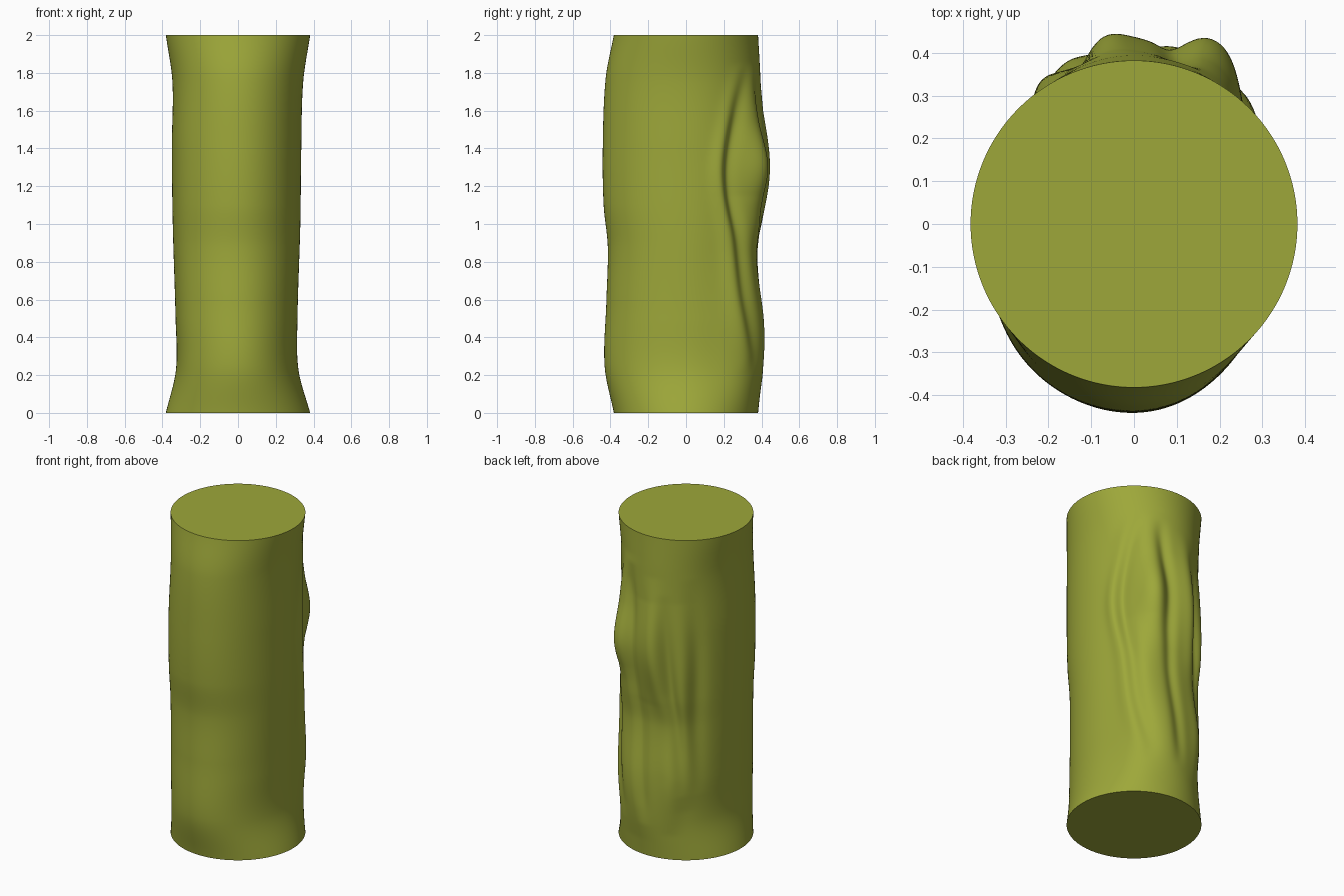
import bpy, bmesh
from math import sin, cos, pi, radians, degrees, atan2, exp, hypot

cube = bpy.data.objects.get("Cube")
if cube:
    bpy.data.objects.remove(cube, do_unlink=True)

SIDES, RINGS = 240, 130


def curve(points, z):
    """Smooth interpolation through (height, value) points, held at the ends."""
    if z <= points[0][0]:
        return points[0][1]
    if z >= points[-1][0]:
        return points[-1][1]

    def slope(k):
        a, b = points[max(k - 1, 0)], points[min(k + 1, len(points) - 1)]
        return (b[1] - a[1]) / (b[0] - a[0])

    i = max(k for k in range(len(points) - 1) if points[k][0] <= z)
    (z0, v0), (z1, v1) = points[i], points[i + 1]
    h = z1 - z0
    t = (z - z0) / h
    return ((1 + 2 * t) * (1 - t) ** 2 * v0 + t * (1 - t) ** 2 * h * slope(i)
            + t * t * (3 - 2 * t) * v1 + t * t * (t - 1) * h * slope(i + 1))


# Half-widths of the body in four directions, by height
left = [(0, .382), (.23, .32), (.5, .315), (1, .33), (1.4, .335), (1.75, .345), (2, .382)]
right = [(0, .382), (.23, .328), (.5, .33), (1, .345), (1.4, .35), (1.75, .347), (2, .382)]
front = [(0, .382), (.25, .43), (.6, .42), (.88, .413), (1.1, .435), (1.4, .44), (1.77, .425), (2, .382)]
back = [(0, .382), (.25, .405), (.5, .405), (.82, .378), (1, .39), (1.4, .40), (1.75, .395), (2, .382)]

# Cloth folds: path in degrees, strength, both by height; then width in degrees
side_path = [(.3, 54), (.6, 44), (.9, 39), (1.27, 30), (1.6, 38), (1.85, 48)]
main_path = [(.3, 89), (.8, 83), (1.1, 79), (1.4, 77), (1.7, 73)]
mid_path = [(.5, 121), (.85, 117), (1.05, 112), (1.3, 108), (1.7, 105)]
far_path = [(.5, 136), (.8, 134), (1.3, 134), (1.7, 129)]


def shifted(path, offset):
    return [(z, a + offset) for z, a in path]


folds = [
    # side lip and the crease behind it
    (side_path, [(.2, 0), (.5, .012), (.9, .018), (1.25, .024), (1.6, .01), (1.85, 0)], 5),
    (shifted(side_path, 9), [(.2, 0), (.5, -.016), (1.25, -.022), (1.6, -.014), (1.85, 0)], 4.5),
    # low swell beside the crease
    ([(0, 54), (2, 54)], [(0, 0), (.25, .025), (.6, .036), (.9, .03), (1.15, 0)], 13),
    # main bulge and its crease
    (shifted(main_path, -12), [(.1, 0), (.42, .018), (.82, .008), (1.05, .03), (1.3, .083), (1.55, .035), (1.85, 0)], 10),
    (main_path, [(.2, 0), (.4, -.014), (.9, -.018), (1.3, -.028), (1.6, -.022), (1.8, 0)], 4),
    # middle swell, ridge and crease
    ([(0, 90), (2, 90)], [(.95, 0), (1.28, .024), (1.6, 0)], 9),
    (shifted(mid_path, -9), [(.15, 0), (.45, .018), (.82, .008), (1.25, .034), (1.75, 0)], 6),
    (mid_path, [(.4, 0), (.7, -.018), (1.2, -.022), (1.65, 0)], 4),
    # far ridge and crease
    (shifted(far_path, -12), [(.3, 0), (.65, .016), (1.1, .024), (1.6, 0)], 6),
    (far_path, [(.4, 0), (.7, -.01), (1.3, -.015), (1.75, 0)], 6),
    # gentle fullness at the front right
    ([(0, -132), (2, -132)], [(0, 0), (.3, .016), (1.4, .012), (2, 0)], 18),
]


def surface_point(angle, z):
    c, s = cos(angle), sin(angle)
    x = c * curve(left if c > 0 else right, z)
    y = s * curve(back if s > 0 else front, z)
    direction = atan2(y, x)
    radius = hypot(x, y)
    for path, strength, width in folds:
        d = (degrees(direction) - curve(path, z) + 180) % 360 - 180
        radius += curve(strength, z) * exp(-(d / width) ** 2 / 2)
    return radius * cos(direction), radius * sin(direction), z


# Tube body with flat end caps
bm = bmesh.new()
rings = []
for j in range(RINGS + 1):
    z = 2 * j / RINGS
    rings.append([bm.verts.new(surface_point(2 * pi * i / SIDES, z)) for i in range(SIDES)])
for low, high in zip(rings, rings[1:]):
    for i in range(SIDES):
        n = (i + 1) % SIDES
        bm.faces.new((low[i], low[n], high[n], high[i]))
bm.faces.new(rings[-1])
bm.faces.new(rings[0][::-1])

mesh = bpy.data.meshes.new("folded_sleeve")
bm.to_mesh(mesh)
bm.free()
sleeve = bpy.data.objects.new("folded_sleeve", mesh)
bpy.context.collection.objects.link(sleeve)

# Olive cloth
olive = bpy.data.materials.new("olive_green")
olive.use_nodes = True
colour = (.34, .39, .042, 1)
olive.diffuse_color = colour
olive.node_tree.nodes["Principled BSDF"].inputs["Base Color"].default_value = colour
mesh.materials.append(olive)

bpy.ops.object.select_all(action="DESELECT")
sleeve.select_set(True)
bpy.context.view_layer.objects.active = sleeve
bpy.ops.object.shade_smooth_by_angle(angle=radians(50))
